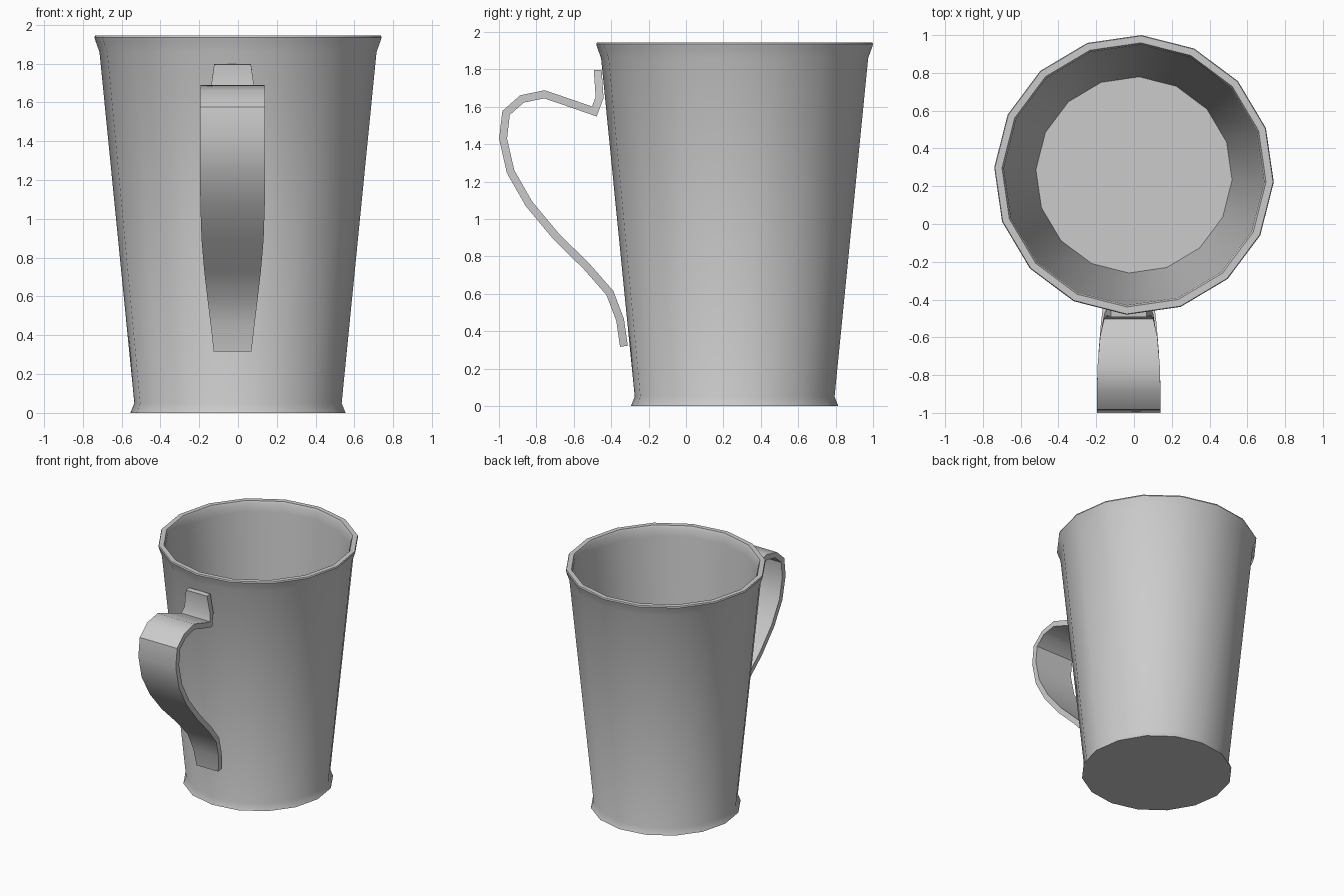
import bpy, bmesh, math
from mathutils import Vector

if "Cube" in bpy.data.objects:
    bpy.data.objects.remove(bpy.data.objects["Cube"], do_unlink=True)

GREY = (0.6, 0.6, 0.6, 1.0)
grey = bpy.data.materials.new("plain_grey")
grey.use_nodes = True
grey.diffuse_color = GREY
grey.node_tree.nodes["Principled BSDF"].inputs["Base Color"].default_value = GREY


def finish(bm, name):
    bmesh.ops.recalc_face_normals(bm, faces=bm.faces)
    mesh = bpy.data.meshes.new(name)
    bm.to_mesh(mesh)
    bm.free()
    mesh.materials.append(grey)
    obj = bpy.data.objects.new(name, mesh)
    bpy.context.collection.objects.link(obj)
    mesh.shade_smooth()
    mesh.set_sharp_from_angle(angle=math.radians(35))
    return obj


def bridge(bm, a, b):
    for i in range(len(a)):
        j = (i + 1) % len(a)
        bm.faces.new((a[i], a[j], b[j], b[i]))


# Cup: closed profile (radius, height) from the underside, over the rim, to the inner floor
SIDES = 16
profile = [(0.555, 0), (0.535, 0.05), (0.715, 1.86), (0.735, 1.915), (0.741, 1.935),
           (0.737, 1.945), (0.70, 1.945), (0.69, 1.925), (0.685, 1.86), (0.52, 0.05)]
bm = bmesh.new()
rings = []
for r, z in profile:
    angles = [math.radians(-3) + math.tau * k / SIDES for k in range(SIDES)]
    rings.append([bm.verts.new((r * math.cos(a), 0.26 + r * math.sin(a), z)) for a in angles])
for a, b in zip(rings, rings[1:]):
    bridge(bm, a, b)
bm.faces.new(rings[0])
bm.faces.new(rings[-1])
finish(bm, "cup")

# Handle: a flat strap swept along (y, z, half width), narrower at both ends
path = [(-0.472, 1.797, 0.095), (-0.462, 1.65, 0.115), (-0.49, 1.575, 0.13),
        (-0.605, 1.615, 0.152), (-0.757, 1.667, 0.165), (-0.877, 1.642, 0.168),
        (-0.962, 1.567, 0.168), (-0.978, 1.43, 0.168), (-0.938, 1.254, 0.168),
        (-0.84, 1.082, 0.166), (-0.695, 0.908, 0.16), (-0.53, 0.745, 0.146),
        (-0.407, 0.605, 0.13), (-0.352, 0.46, 0.113), (-0.332, 0.32, 0.097)]
HALF_THICK = 0.021
CENTRE_X = -0.028
points = [Vector(p[:2]) for p in path]
bm = bmesh.new()
rings = []
for i, (y, z, w) in enumerate(path):
    before = (points[i] - points[i - 1]).normalized() if i else None
    after = (points[i + 1] - points[i]).normalized() if i + 1 < len(points) else before
    before = before or after
    tangent = (before + after).normalized()
    # mitred offset keeps the strap thickness even around bends
    side = Vector((-tangent.y, tangent.x)) * HALF_THICK / max(0.6, tangent.dot(after))
    rings.append([bm.verts.new((CENTRE_X + sx * w, y + s * side.x, z + s * side.y))
                  for sx, s in ((-1, -1), (1, -1), (1, 1), (-1, 1))])
for a, b in zip(rings, rings[1:]):
    bridge(bm, a, b)
bm.faces.new(rings[0])
bm.faces.new(rings[-1])
finish(bm, "handle")
